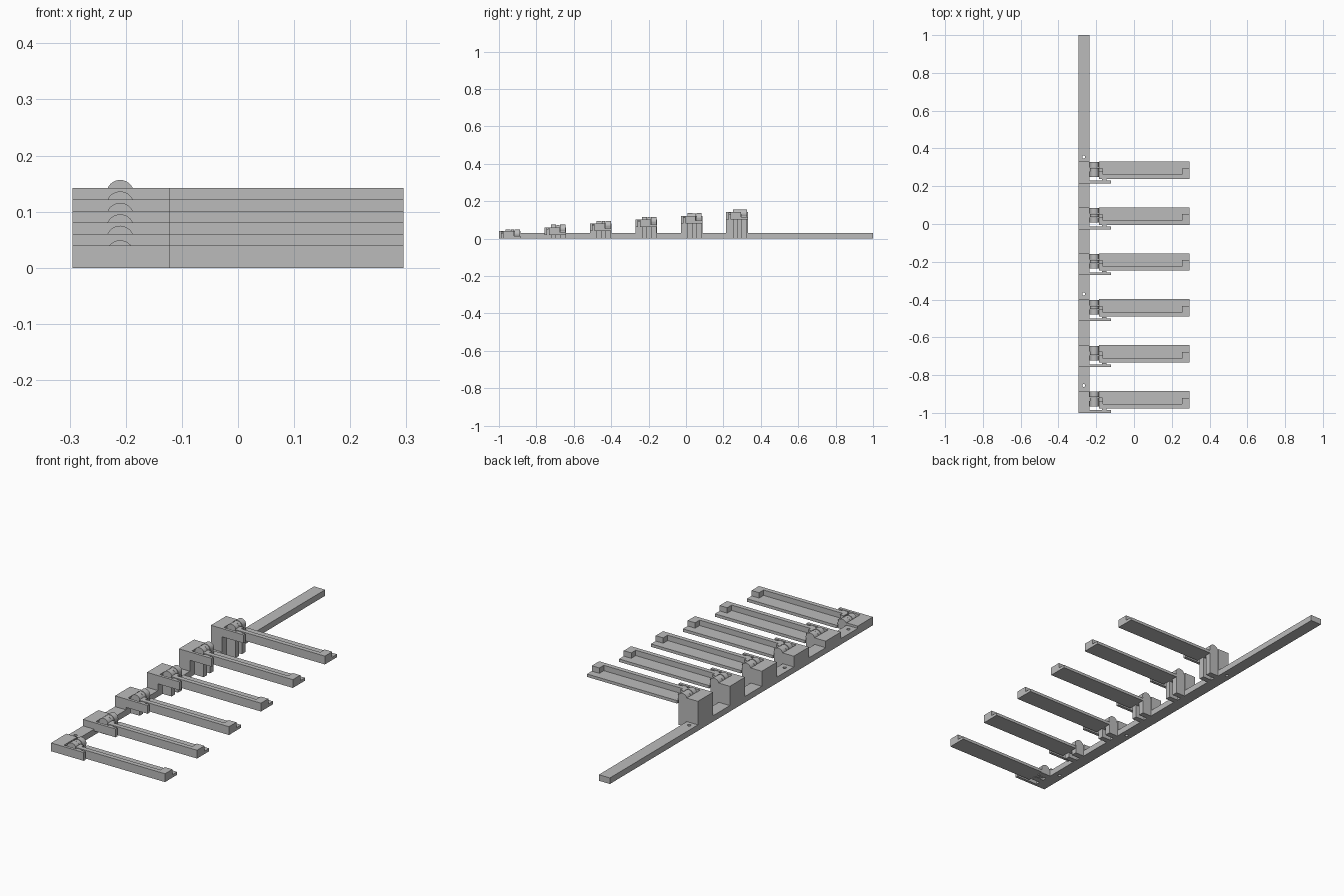
import bpy
import math

cube = bpy.data.objects.get("Cube")
if cube:
    bpy.data.objects.remove(cube, do_unlink=True)

# Single plain grey
grey = bpy.data.materials.new("plain_grey")
grey.use_nodes = True
colour = (0.5, 0.5, 0.5, 1)
grey.diffuse_color = colour
grey.node_tree.nodes["Principled BSDF"].inputs["Base Color"].default_value = colour


def box(name, x, y, z):
    """Box given as (low, high) pairs on each axis."""
    spans = (x, y, z)
    bpy.ops.mesh.primitive_cube_add(size=1, location=[(a + b) / 2 for a, b in spans])
    ob = bpy.context.object
    ob.name = name
    ob.scale = [b - a for a, b in spans]
    bpy.ops.object.transform_apply(location=False, rotation=False, scale=True)
    ob.data.materials.append(grey)
    return ob


def barrel(name, x, y, z, radius):
    """Cylinder lying along y."""
    bpy.ops.mesh.primitive_cylinder_add(
        vertices=40, radius=radius, depth=y[1] - y[0],
        location=(x, (y[0] + y[1]) / 2, z), rotation=(math.pi / 2, 0, 0))
    ob = bpy.context.object
    ob.name = name
    ob.data.materials.append(grey)
    bpy.ops.object.shade_smooth_by_angle(angle=math.radians(30))
    return ob


LEFT, RAIL_EDGE, TIP = -0.295, -0.236, 0.295
HINGE_X, HINGE_R = -0.21, 0.0245
RAIL_TOP, ARM_H, PLATE_T = 0.029, 0.04, 0.014

# Long rail with three screw holes
rail = box("rail", (LEFT, RAIL_EDGE), (-1, 1), (0, RAIL_TOP))
for hole_y in (-0.855, -0.37, 0.355):
    bpy.ops.mesh.primitive_cylinder_add(vertices=24, radius=0.008, depth=0.2,
                                        location=(-0.266, hole_y, 0))
    cutter = bpy.context.object
    cutter.hide_render = True
    mod = rail.modifiers.new("screw_hole", 'BOOLEAN')
    mod.operation = 'DIFFERENCE'
    mod.object = cutter
    bpy.context.view_layer.objects.active = rail
    bpy.ops.object.modifier_apply(modifier=mod.name)
    bpy.data.objects.remove(cutter, do_unlink=True)

# Six stations, each one step higher than the last
for i in range(6):
    y0 = -1 + 0.243 * i
    top = ARM_H + 0.0204 * i
    low = top - ARM_H
    hinge_z = top - (0.01 if i else 0.0155)
    tag = f"_{i + 1}"

    def at(a, b):
        return (y0 + a, y0 + b)

    # Riser block and the guide plate in front of the arm
    box("riser_block" + tag, (LEFT, RAIL_EDGE), at(0, 0.116), (RAIL_TOP - 0.002, top))
    box("guide_plate" + tag, (RAIL_EDGE, -0.121), at(0, 0.014), (low, top))
    box("guide_nub" + tag, (-0.17, -0.145), at(0.014, 0.022), (top - 0.012, top - 0.002))

    # Fixed hinge knuckles standing on posts beside the riser
    for side, span in (("front", (0.035, 0.062)), ("back", (0.083, 0.112))):
        barrel(f"{side}_knuckle" + tag, HINGE_X, at(*span), hinge_z, HINGE_R)
        box(f"{side}_post" + tag, (RAIL_EDGE, HINGE_X + 0.022), at(*span), (0, hinge_z))

    # Moving knuckle joined to the arm
    barrel("arm_knuckle" + tag, HINGE_X, at(0.064, 0.081), hinge_z, HINGE_R - 0.001)
    box("arm_knuckle_web" + tag, (HINGE_X, -0.166), at(0.064, 0.081), (low, hinge_z))

    # Arm: thin tray, front wall, root block and raised tip
    box("arm_tray" + tag, (-0.184, TIP), at(0.024, 0.116), (low, low + PLATE_T))
    box("arm_wall" + tag, (-0.165, 0.255), at(0.024, 0.046), (low + PLATE_T, top))
    box("arm_root" + tag, (-0.184, -0.165), at(0.024, 0.064), (low + PLATE_T, top))
    box("arm_tip" + tag, (0.255, TIP), at(0.024, 0.08), (low + PLATE_T, top))
